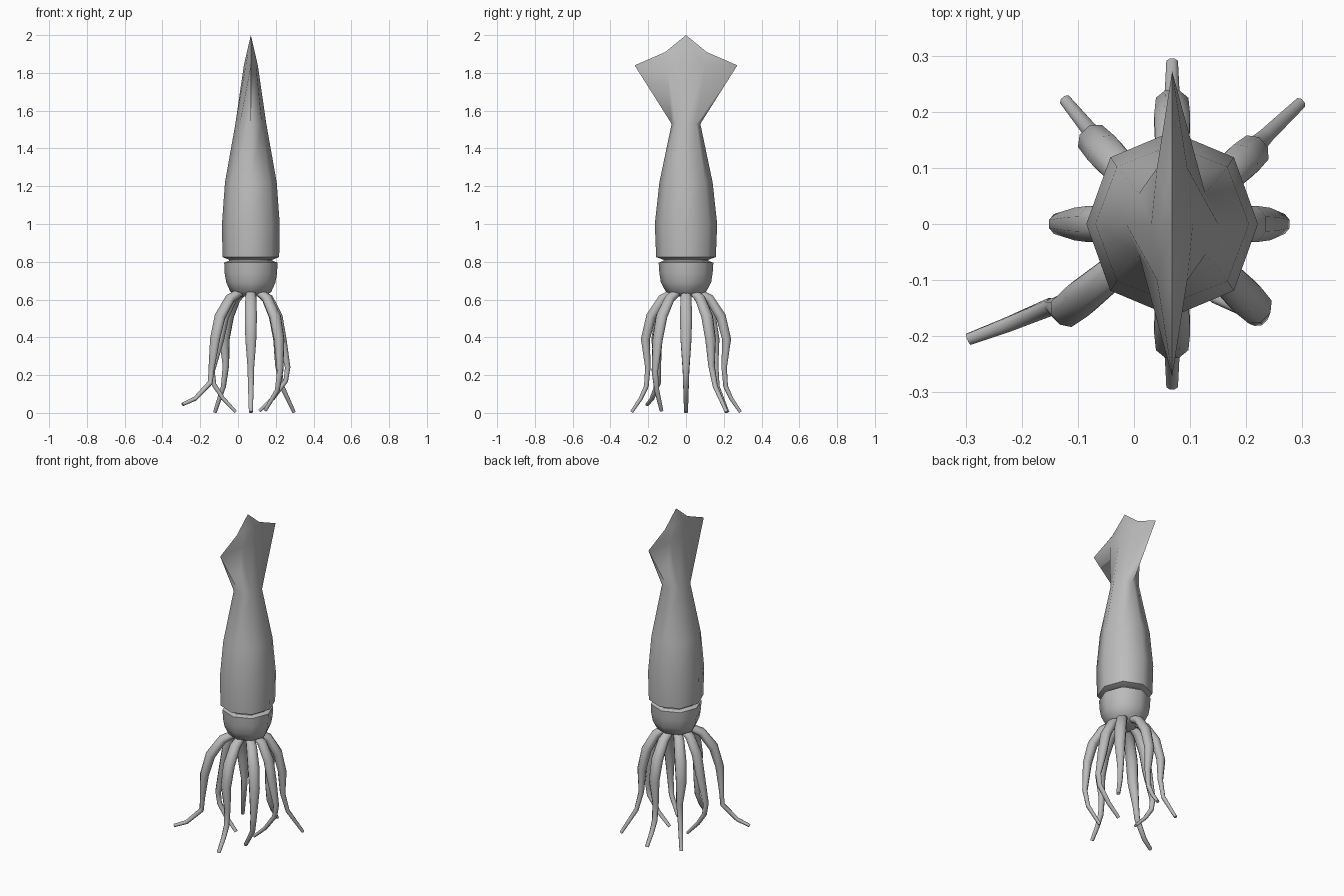
import bpy, bmesh, math
from mathutils import Vector

if "Cube" in bpy.data.objects:
    bpy.data.objects.remove(bpy.data.objects["Cube"])

CX = 0.068  # the body axis sits slightly right of centre

skin = bpy.data.materials.new("grey skin")
skin.diffuse_color = (0.5, 0.5, 0.5, 1)
skin.use_nodes = True
skin.node_tree.nodes["Principled BSDF"].inputs["Base Color"].default_value = skin.diffuse_color


def loft(name, rings):
    """Join rings of equal point count into a closed smooth skin; a one-point ring is an apex."""
    bm = bmesh.new()
    vs = [[bm.verts.new(p) for p in ring] for ring in rings]
    for a, b in zip(vs, vs[1:]):
        n = len(a)
        for i in range(n):
            j = (i + 1) % n
            if len(b) == 1:
                bm.faces.new((a[i], a[j], b[0]))
            else:
                bm.faces.new((a[i], a[j], b[j], b[i]))
    for end in (vs[0], vs[-1]):
        if len(end) > 2:
            bm.faces.new(end)
    bmesh.ops.recalc_face_normals(bm, faces=bm.faces)
    me = bpy.data.meshes.new(name)
    bm.to_mesh(me)
    bm.free()
    me.materials.append(skin)
    ob = bpy.data.objects.new(name, me)
    bpy.context.collection.objects.link(ob)
    bpy.ops.object.select_all(action='DESELECT')
    ob.select_set(True)
    bpy.context.view_layer.objects.active = ob
    bpy.ops.object.shade_smooth_by_angle(angle=math.radians(60))
    return ob


def octagon(z, rx, ry, dx=None, dy=None):
    """Eight-sided ring; dx, dy place the diagonal corners."""
    dx = rx * 0.72 if dx is None else dx
    dy = ry * 0.72 if dy is None else dy
    pts = [(rx, 0), (dx, dy), (0, ry), (-dx, dy), (-rx, 0), (-dx, -dy), (0, -ry), (dx, -dy)]
    return [(CX + x, y, z) for x, y in pts]


# Mantle, with its upper rings stretched sideways into the fins
loft("mantle", [
    octagon(0.812, 0.118, 0.122),
    octagon(0.825, 0.150, 0.158),
    octagon(1.00, 0.153, 0.165),
    octagon(1.22, 0.137, 0.141),
    octagon(1.53, 0.082, 0.076),
    octagon(1.84, 0.037, 0.272, 0.027, 0.10),
    octagon(1.91, 0.021, 0.110, 0.014, 0.05),
    [(CX, 0, 2.0)],
])

# Neck and head
loft("neck", [octagon(0.79, 0.115, 0.12), octagon(0.82, 0.115, 0.12)])
loft("head", [
    octagon(0.615, 0.060, 0.060),
    octagon(0.64, 0.108, 0.106),
    octagon(0.69, 0.130, 0.133),
    octagon(0.74, 0.139, 0.141),
    octagon(0.795, 0.141, 0.145),
    octagon(0.804, 0.120, 0.122),
])

# Arms: a shared shoulder curve scaled to each reach, then each arm's own tip points
SHOULDER = [(0.25, 0.645, 0.022), (0.58, 0.605, 0.028), (0.86, 0.51, 0.031), (1.0, 0.39, 0.028)]


def arm(name, reach, tip):
    pts, radii = [], []
    for f, z, r in SHOULDER:
        pts.append(Vector((reach[0] * f, reach[1] * f, z)))
        radii.append(r)
    for i, p in enumerate(tip):
        pts.append(Vector(p))
        radii.append(0.017 - 0.007 * i / (len(tip) - 1))
    side = Vector((-reach[1], reach[0], 0)).normalized()
    rings = []
    for i, (p, r) in enumerate(zip(pts, radii)):
        t = (pts[min(i + 1, len(pts) - 1)] - pts[max(i - 1, 0)]).normalized()
        u = (side - t * side.dot(t)).normalized()
        v = t.cross(u)
        ring = []
        for k in range(8):
            a = math.tau * (k + 0.5) / 8
            q = p + u * (r * 1.12 * math.cos(a)) + v * (r * 0.92 * math.sin(a))
            ring.append((q.x + CX, q.y, max(q.z, 0)))
        rings.append(ring)
    loft(name, rings)


for s, label in ((-1, "front"), (1, "back")):
    arm(label + "_arm", (0, 0.215 * s),
        [(0, 0.202 * s, 0.24), (0, 0.21 * s, 0.14), (0, 0.24 * s, 0.075), (0, 0.288 * s, 0.004)])

arm("left_arm", (-0.165, 0), [(-0.205, 0, 0.22), (-0.195, 0, 0.15), (-0.15, 0, 0.08), (-0.08, 0, 0.004)])
arm("right_arm", (0.165, 0), [(0.195, 0, 0.24), (0.185, 0, 0.17), (0.12, 0, 0.08), (0.045, 0, 0.01)])
arm("front_left_arm", (-0.19, -0.155),
    [(-0.208, -0.15, 0.24), (-0.215, -0.147, 0.16), (-0.295, -0.18, 0.075), (-0.362, -0.205, 0.045)])
arm("front_right_arm", (0.15, -0.15),
    [(0.155, -0.165, 0.22), (0.14, -0.155, 0.12), (0.075, -0.13, 0.012)])
arm("back_left_arm", (-0.14, 0.15),
    [(-0.132, 0.155, 0.25), (-0.145, 0.165, 0.14), (-0.19, 0.22, 0.004)])
arm("back_right_arm", (0.145, 0.13),
    [(0.145, 0.135, 0.25), (0.165, 0.155, 0.14), (0.228, 0.215, 0.004)])
